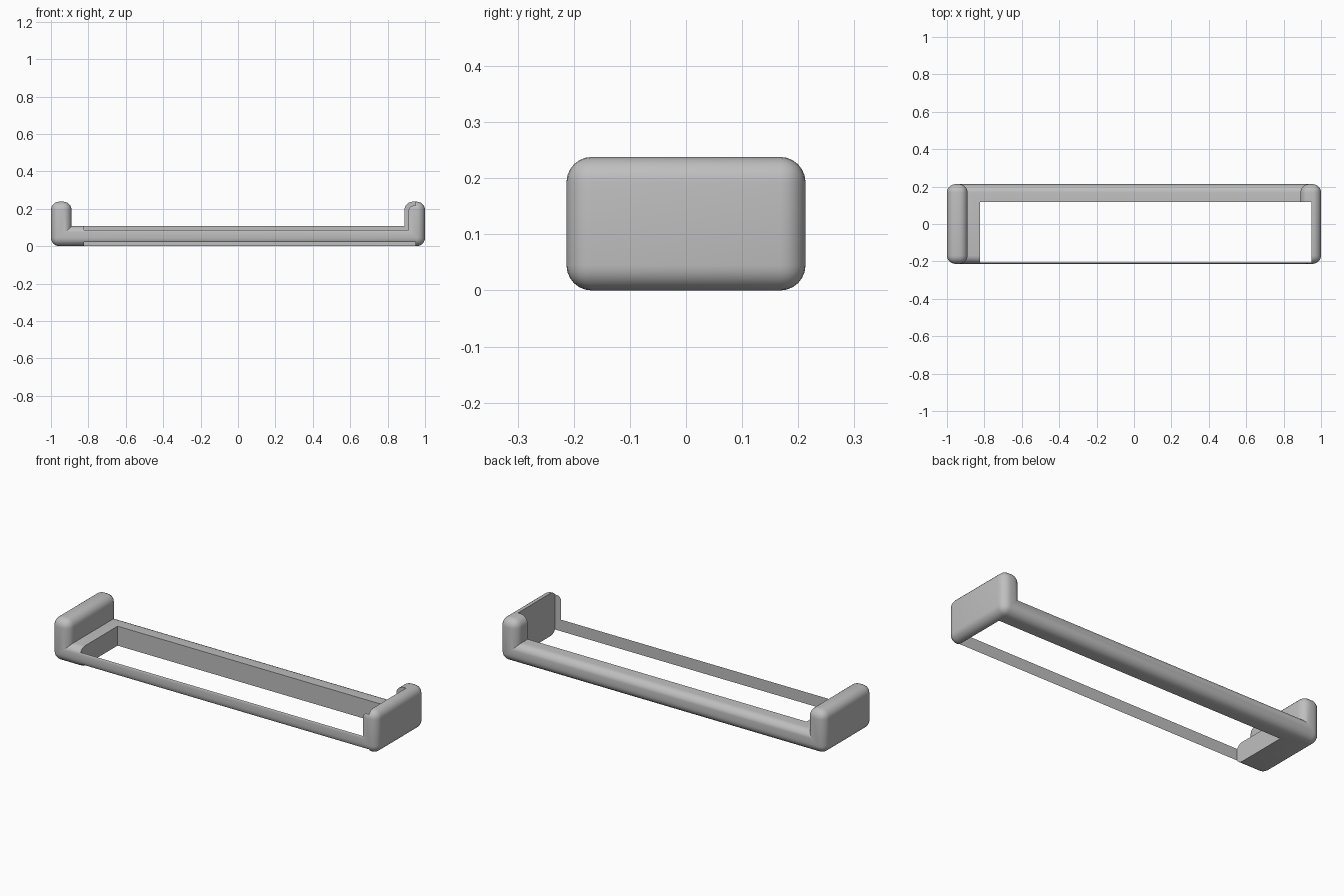
import bpy
import bmesh
import math

cube = bpy.data.objects.get("Cube")
if cube:
    bpy.data.objects.remove(cube, do_unlink=True)

HALF_DEPTH = 0.213
BASE_TOP, WALL_TOP = 0.108, 0.238
WALL_INNER = 0.89
ROUND = 0.045

grey = bpy.data.materials.new("plain grey")
grey.use_nodes = True
grey.diffuse_color = (0.52, 0.52, 0.52, 1)
grey.node_tree.nodes["Principled BSDF"].inputs["Base Color"].default_value = grey.diffuse_color


def add_object(name, bm):
    bmesh.ops.recalc_face_normals(bm, faces=bm.faces)
    mesh = bpy.data.meshes.new(name)
    bm.to_mesh(mesh)
    bm.free()
    mesh.materials.append(grey)
    obj = bpy.data.objects.new(name, mesh)
    bpy.context.collection.objects.link(obj)
    return obj


def extrude_profile(points, y0, y1):
    """Prism along y from an x-z outline."""
    bm = bmesh.new()
    face = bm.faces.new([bm.verts.new((x, y0, z)) for x, z in points])
    new = bmesh.ops.extrude_face_region(bm, geom=[face])["geom"]
    verts = [v for v in new if isinstance(v, bmesh.types.BMVert)]
    bmesh.ops.translate(bm, verts=verts, vec=(0, y1 - y0, 0))
    bmesh.ops.recalc_face_normals(bm, faces=bm.faces)
    return bm


# Body: low base with raised end walls, every outer edge rounded
half = [(1, 0), (1, WALL_TOP), (WALL_INNER, WALL_TOP), (WALL_INNER, BASE_TOP)]
outline = half + [(-x, z) for x, z in reversed(half)]
bm = extrude_profile(outline, -HALF_DEPTH, HALF_DEPTH)
outer_edges = [e for e in bm.edges if e.calc_face_angle_signed() > 0.1]
bmesh.ops.bevel(bm, geom=outer_edges, offset=ROUND, segments=6,
                profile=0.5, affect='EDGES', clamp_overlap=True)
frame = add_object("tray_frame", bm)

# Opening: leaves a thin front strip, a back rail and a thin right-hand wall
x0, x1 = -0.823, 0.95
cutter = add_object("opening_cutter", extrude_profile(
    [(x0, -0.5), (x1, -0.5), (x1, 0.5), (x0, 0.5)], -0.2065, 0.118))
cutter.hide_render = True

cut = frame.modifiers.new("opening", 'BOOLEAN')
cut.operation = 'DIFFERENCE'
cut.solver = 'EXACT'
cut.object = cutter

bpy.ops.object.select_all(action='DESELECT')
frame.select_set(True)
bpy.context.view_layer.objects.active = frame
bpy.ops.object.modifier_apply(modifier=cut.name)
bpy.data.objects.remove(cutter, do_unlink=True)
bpy.ops.object.shade_smooth_by_angle(angle=math.radians(30))
